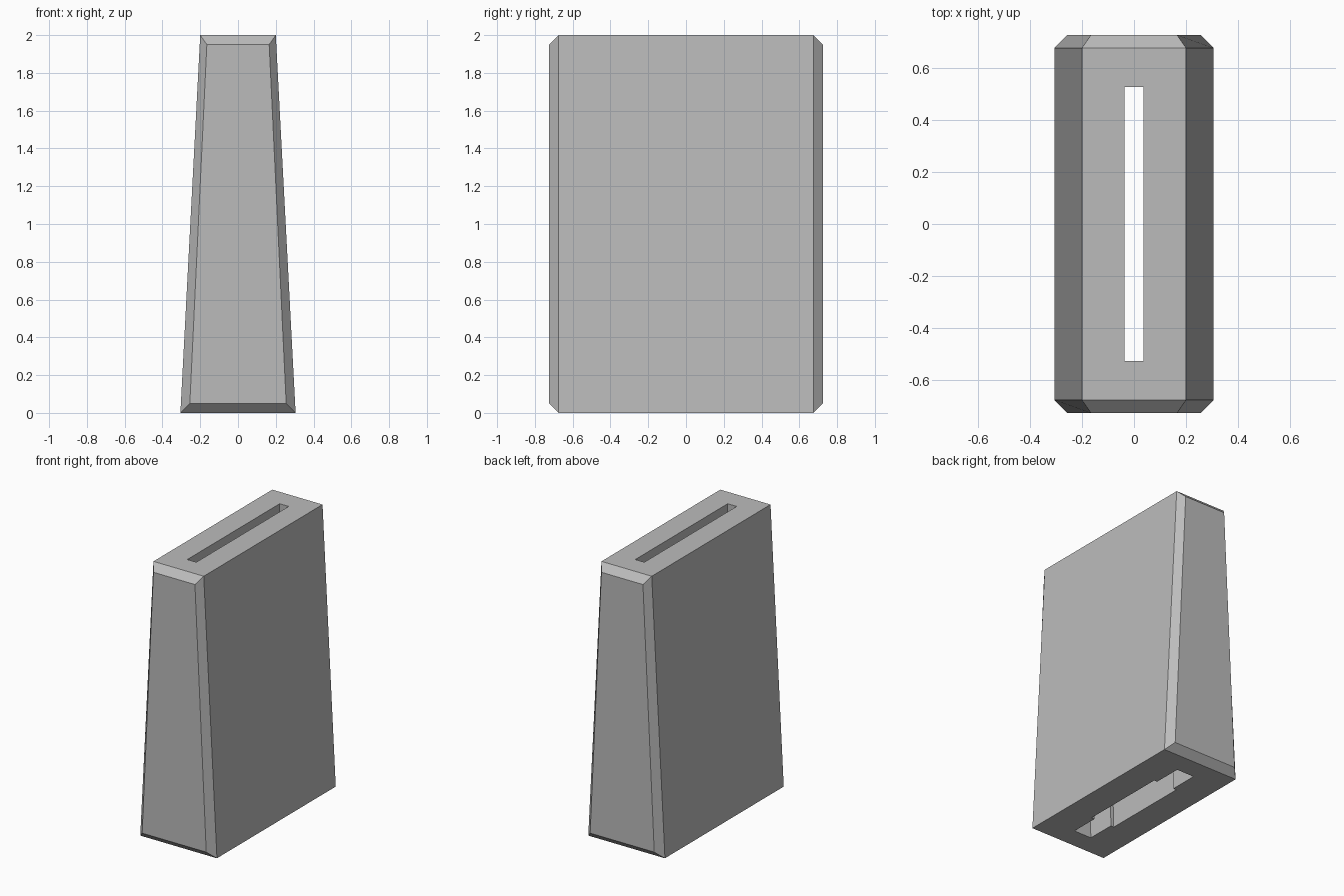
import bpy
import bmesh

cube = bpy.data.objects.get("Cube")
if cube:
    bpy.data.objects.remove(cube, do_unlink=True)

# Plain grey material
grey = bpy.data.materials.new("grey")
grey.use_nodes = True
colour = (0.5, 0.5, 0.5, 1)
grey.diffuse_color = colour
grey.node_tree.nodes["Principled BSDF"].inputs["Base Color"].default_value = colour


def loft(name, sections):
    """Join four-cornered sections along y: (y, bottom z, top z, bottom half width, top half width)."""
    bm = bmesh.new()
    rings = []
    for y, z0, z1, w0, w1 in sections:
        corners = [(-w0, y, z0), (w0, y, z0), (w1, y, z1), (-w1, y, z1)]
        rings.append([bm.verts.new(c) for c in corners])
    for a, b in zip(rings, rings[1:]):
        for i in range(4):
            j = (i + 1) % 4
            bm.faces.new((a[i], a[j], b[j], b[i]))
    bm.faces.new(rings[0])
    bm.faces.new(rings[-1])
    bmesh.ops.recalc_face_normals(bm, faces=bm.faces)
    mesh = bpy.data.meshes.new(name)
    bm.to_mesh(mesh)
    bm.free()
    mesh.materials.append(grey)
    obj = bpy.data.objects.new(name, mesh)
    bpy.context.collection.objects.link(obj)
    return obj


def tapered_cutter(name, length, bottom, top):
    """Wedge running right through the block, overshooting above and below."""
    over = 0.1
    slope = (bottom - top) / 2 * over
    return loft(name, [(y, -over, 2 + over, bottom + slope, top - slope)
                       for y in (-length, length)])


# Tapered block with chamfered ends
end = (0.05, 1.95, 0.255, 0.165)
side = (0, 2, 0.305, 0.2)
body = loft("tapered_body", [(-0.725, *end), (-0.675, *side),
                             (0.675, *side), (0.725, *end)])

# Slot through the block, with a wider pocket in the middle of its base
cutters = [tapered_cutter("slot_cutter", 0.525, 0.07, 0.036),
           tapered_cutter("pocket_cutter", 0.32, 0.095, 0.035)]
bpy.context.view_layer.objects.active = body
for cutter in cutters:
    cutter.hide_render = True
    cut = body.modifiers.new(cutter.name, "BOOLEAN")
    cut.operation = "DIFFERENCE"
    cut.solver = "EXACT"
    cut.object = cutter
    bpy.ops.object.modifier_apply(modifier=cut.name)
    bpy.data.objects.remove(cutter, do_unlink=True)
